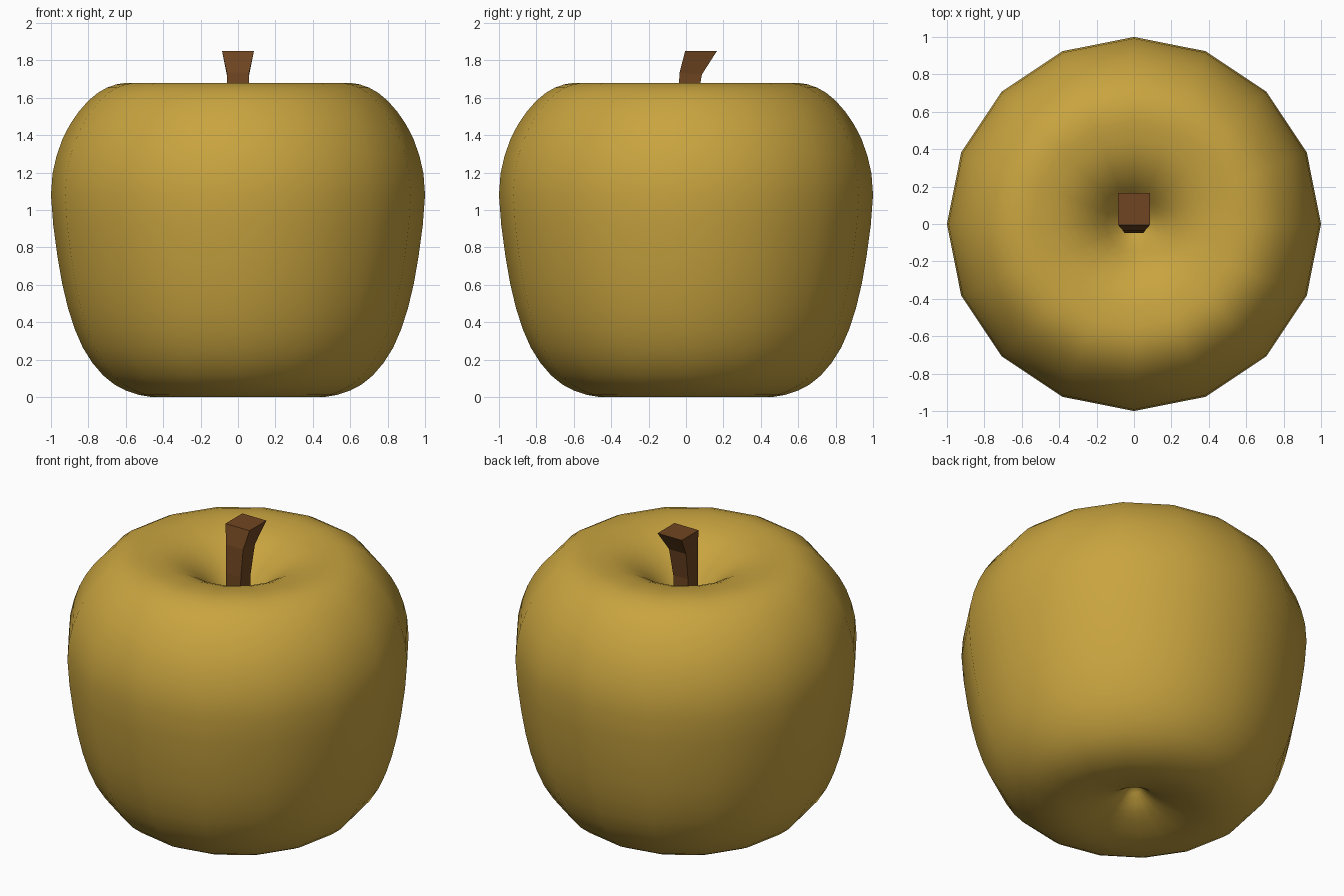
import bpy, bmesh, math
from mathutils import Vector

if "Cube" in bpy.data.objects:
    bpy.data.objects.remove(bpy.data.objects["Cube"])


def make_object(name, bm, color, smooth):
    bmesh.ops.recalc_face_normals(bm, faces=bm.faces)
    for f in bm.faces:
        f.smooth = smooth
    mesh = bpy.data.meshes.new(name)
    bm.to_mesh(mesh)
    bm.free()
    mat = bpy.data.materials.new(name + "_color")
    mat.diffuse_color = color
    mat.use_nodes = True
    mat.node_tree.nodes["Principled BSDF"].inputs["Base Color"].default_value = mat.diffuse_color
    mesh.materials.append(mat)
    obj = bpy.data.objects.new(name, mesh)
    bpy.context.collection.objects.link(obj)
    return obj


def spline(points, steps):
    # Catmull-Rom curve through the profile points
    pts = [Vector(p) for p in points]
    pts = [2 * pts[0] - pts[1]] + pts + [2 * pts[-1] - pts[-2]]
    out = []
    for a, b, c, d in zip(pts, pts[1:], pts[2:], pts[3:]):
        for i in range(steps):
            t = i / steps
            out.append(0.5 * (2 * b + (c - a) * t + (2 * a - 5 * b + 4 * c - d) * t * t
                              + (3 * b - a - 3 * c + d) * t ** 3))
    return out + [pts[-2]]


def bridge(bm, rings):
    for lo, hi in zip(rings, rings[1:]):
        n = len(lo)
        for i in range(n):
            j = (i + 1) % n
            bm.faces.new((lo[i], lo[j], hi[j], hi[i]))


# Fruit body: 16-sided lathe with dimples at both ends
SIDES = 16
profile = [(0, 0.2), (0.1, 0.1), (0.2, 0.05), (0.33, 0.012), (0.46, 0.0),
           (0.6, 0.035), (0.72, 0.115), (0.83, 0.265), (0.91, 0.48), (0.965, 0.75),
           (1.0, 1.08), (0.97, 1.29), (0.9, 1.455), (0.8, 1.585), (0.7, 1.655),
           (0.6, 1.68), (0.5, 1.675), (0.4, 1.655), (0.3, 1.61), (0.2, 1.53),
           (0.1, 1.41), (0, 1.33)]
curve = spline(profile, 2)
bm = bmesh.new()
rings = []
for r, z in curve[1:-1]:
    rings.append([bm.verts.new((r * math.cos(2 * math.pi * i / SIDES),
                                r * math.sin(2 * math.pi * i / SIDES), z))
                  for i in range(SIDES)])
bridge(bm, rings)
for ring, z in ((rings[0], curve[0].y), (rings[-1], curve[-1].y)):
    tip = bm.verts.new((0, 0, z))
    for i in range(SIDES):
        bm.faces.new((ring[i], ring[(i + 1) % SIDES], tip))
make_object("fruit_body", bm, (0.58, 0.37, 0.05, 1), True)

# Stem: square section, leaning back and flaring towards the top
bm = bmesh.new()
sections = [  # half width, y front, y back, z front, z back
    (0.05, -0.05, 0.05, 1.3, 1.3),
    (0.052, -0.046, 0.054, 1.56, 1.55),
    (0.06, -0.034, 0.085, 1.735, 1.725),
    (0.085, -0.005, 0.165, 1.85, 1.85)]
rings = [[bm.verts.new(p) for p in ((-w, y0, z0), (w, y0, z0), (w, y1, z1), (-w, y1, z1))]
         for w, y0, y1, z0, z1 in sections]
bridge(bm, rings)
bm.faces.new(rings[0])
bm.faces.new(rings[-1])
make_object("stem", bm, (0.16, 0.06, 0.015, 1), False)
